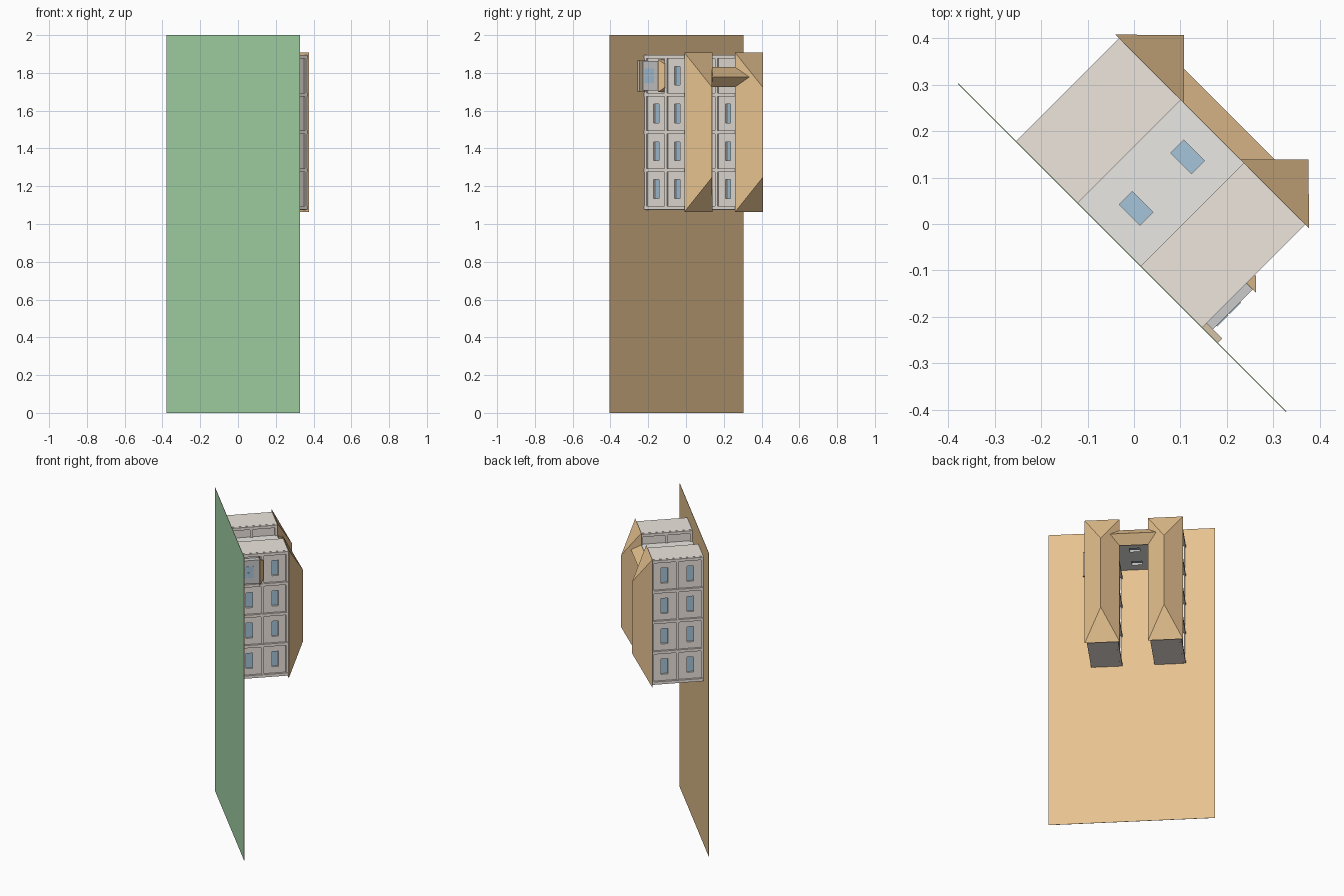
import bpy, bmesh
from mathutils import Vector

if "Cube" in bpy.data.objects:
    bpy.data.objects.remove(bpy.data.objects["Cube"])

R = 0.5 ** 0.5
GROUND, MID, EAVE = -0.053, 0.104, 0.26      # levels along the house's own "up"
BAY_Z = [1.085 + 0.2 * i for i in range(5)]  # pilaster centres along the wings


def P(u, z, v):
    """House lies on its side: u runs along the plate, v points away from it."""
    return Vector(((u + v) * R, (v - u) * R, z))


def mat(name, rgb):
    m = bpy.data.materials.new(name)
    m.diffuse_color = (*rgb, 1)
    m.use_nodes = True
    m.node_tree.nodes["Principled BSDF"].inputs["Base Color"].default_value = m.diffuse_color
    return m


GRASS = mat("grass", (0.40, 0.72, 0.42))
SOIL = mat("soil", (0.80, 0.54, 0.28))
ROOF = mat("roof_tan", (0.80, 0.54, 0.28))
WALL = mat("wall_beige", (0.85, 0.79, 0.73))
PALE = mat("wall_pale", (0.82, 0.81, 0.78))
GLASS = mat("glass", (0.38, 0.56, 0.70))
STONE = mat("stone", (0.62, 0.62, 0.62))
WOOD = mat("step_wood", (0.66, 0.54, 0.40))


def finish(name, bm, material):
    bmesh.ops.recalc_face_normals(bm, faces=bm.faces)
    me = bpy.data.meshes.new(name)
    bm.to_mesh(me)
    bm.free()
    ob = bpy.data.objects.new(name, me)
    bpy.context.collection.objects.link(ob)
    if material:
        me.materials.append(material)
    return ob


def boxes(name, specs, material=None):
    """One object from boxes given as (u0, u1, z0, z1, v0, v1)."""
    bm = bmesh.new()
    for u0, u1, z0, z1, v0, v1 in specs:
        vs = bmesh.ops.create_cube(bm, size=1)["verts"]
        for w in vs:
            w.co = P(u1 if w.co.x > 0 else u0, z1 if w.co.y > 0 else z0,
                     v1 if w.co.z > 0 else v0)
    return finish(name, bm, material)


def hip_roof(name, u0, u1, z0, z1, v0, v1, ridge_u, hip):
    """Ridge along z, with sloped ends of depth hip."""
    bm = bmesh.new()
    a, b, c, d = [bm.verts.new(P(u, z, v0)) for u, z in
                  ((u0, z0), (u1, z0), (u1, z1), (u0, z1))]
    e, f = [bm.verts.new(P(ridge_u, z, v1)) for z in (z0 + hip, z1 - hip)]
    for face in ((a, b, c, d), (a, b, e), (c, d, f), (b, c, f, e), (d, a, e, f)):
        bm.faces.new(face)
    return finish(name, bm, ROOF)


def carve(target, specs):
    cutter = boxes(target.name + "_window_cutter", specs)
    cutter.hide_render = True
    mod = target.modifiers.new("windows", 'BOOLEAN')
    mod.object, mod.operation, mod.solver = cutter, 'DIFFERENCE', 'EXACT'
    bpy.context.view_layer.objects.active = target
    bpy.ops.object.modifier_apply(modifier="windows")
    bpy.data.objects.remove(cutter)


# ground plate: green underside, brown upper side
boxes("ground_grass", [(-0.482, 0.518, 0, 2, GROUND - 0.002, GROUND - 0.001)], GRASS)
boxes("ground_soil", [(-0.482, 0.518, 0, 2, GROUND - 0.001, GROUND)], SOIL)

# two long wings
for side, uc in (("left", -0.212), ("right", 0.168)):
    wall = boxes(side + "_wing_walls", [(uc - 0.08, uc + 0.08, 1.075, 1.895, GROUND, EAVE)], WALL)
    holes, panes, trim = [], [], []
    for s in (-1, 1):
        face = uc + s * 0.08
        inner = (side == "left") == (s > 0)
        door_side = side == "right" and s > 0
        for i in range(4):
            z = BAY_Z[i] + 0.1
            for j, v in enumerate((0.025, 0.182)):
                if i == 3 and (inner or (door_side and j == 0)):
                    continue          # covered by the link or the entrance
                a, b = sorted((face - s * 0.013, face + s * 0.01))
                holes.append((a, b, z - 0.05, z + 0.05, v - 0.02, v + 0.02))
                a, b = sorted((face - s * 0.02, face - s * 0.012))
                panes.append((a, b, z - 0.05, z + 0.05, v - 0.02, v + 0.02))
        # pilasters, floor bands
        a, b = sorted((face - s * 0.004, face + s * 0.014))
        trim += [(a, b, z - 0.009, z + 0.009, GROUND, EAVE) for z in BAY_Z]
        a, b = sorted((face - s * 0.004, face + s * 0.009))
        trim += [(a, b, 1.08, 1.89, v0, v1) for v0, v1 in
                 ((GROUND, GROUND + 0.014), (MID - 0.009, MID + 0.009), (EAVE - 0.014, EAVE))]
    carve(wall, holes)
    boxes(side + "_wing_glass", panes, GLASS)
    boxes(side + "_wing_trim", trim, WALL)
    hip_roof(side + "_wing_roof", uc - 0.105, uc + 0.105, 1.063, 1.908, EAVE, 0.364, uc, 0.185)

# linking block between the wings
link = boxes("link_walls", [(-0.14, 0.095, 1.735, 1.822, GROUND, EAVE)], PALE)
holes, panes = [], []
for v in (0.027, 0.184):
    for face, s in ((1.735, -1), (1.822, 1)):
        for out, d0, d1 in ((holes, -0.013, 0.01), (panes, -0.02, -0.012)):
            a, b = sorted((face + s * d0, face + s * d1))
            out.append((-0.052, 0.011, a, b, v - 0.02, v + 0.02))
carve(link, holes)
boxes("link_glass", panes, GLASS)

# link gable roof, its ends buried in the wing roofs
bm = bmesh.new()
ends = [[bm.verts.new(P(u, z, v)) for z, v in ((1.725, EAVE), (1.831, EAVE), (1.778, 0.313))]
        for u in (-0.165, 0.12)]
for e in ends:
    bm.faces.new(e)
for i in range(3):
    k = (i + 1) % 3
    bm.faces.new((ends[0][i], ends[0][k], ends[1][k], ends[1][i]))
finish("link_roof", bm, ROOF)

# entrance on the right wing: frame, glazed doors, step, lean-to roof
boxes("entrance_frame", [(0.246, 0.281, 1.708, 1.862, GROUND, 0.082)], STONE)
boxes("entrance_glass", [(0.279, 0.283, z - 0.018, z + 0.018, v - 0.017, v + 0.017)
                         for z in (1.765, 1.805) for v in (-0.012, 0.026)], GLASS)
boxes("entrance_step", [(0.262, 0.309, 1.702, 1.866, GROUND, -0.04)], WOOD)
hip_roof("entrance_roof", 0.248, 0.291, 1.698, 1.872, 0.081, 0.108, 0.264, 0.027)
